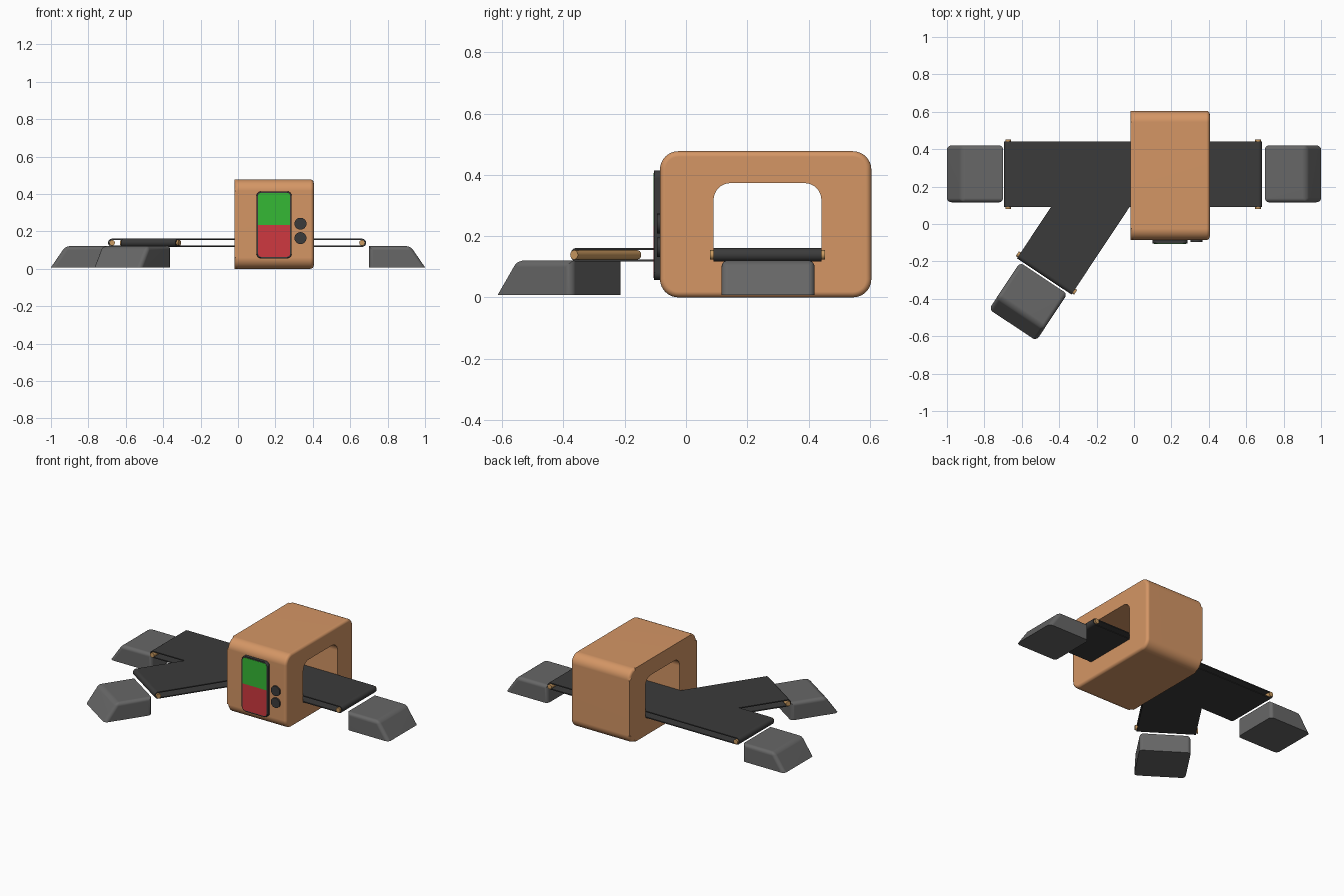
import bpy, bmesh, math
from mathutils import Vector, Matrix

if "Cube" in bpy.data.objects:
    bpy.data.objects.remove(bpy.data.objects["Cube"])

def material(name, r, g, b):
    m = bpy.data.materials.new(name)
    m.diffuse_color = (r, g, b, 1)
    m.use_nodes = True
    m.node_tree.nodes["Principled BSDF"].inputs["Base Color"].default_value = m.diffuse_color
    return m

ORANGE = material("warm orange", 0.66, 0.305, 0.13)
DARK = material("belt black", 0.044, 0.044, 0.044)
GREY = material("block grey", 0.135, 0.135, 0.135)
BRASS = material("brass", 0.60, 0.33, 0.12)
GREEN = material("screen green", 0.035, 0.48, 0.035)
RED = material("screen red", 0.62, 0.04, 0.05)

def finish(name, bm, *mats):
    bmesh.ops.recalc_face_normals(bm, faces=bm.faces[:])
    me = bpy.data.meshes.new(name)
    bm.to_mesh(me)
    bm.free()
    ob = bpy.data.objects.new(name, me)
    bpy.context.collection.objects.link(ob)
    for m in mats:
        me.materials.append(m)
    return ob

def activate(ob):
    bpy.ops.object.select_all(action='DESELECT')
    ob.select_set(True)
    bpy.context.view_layer.objects.active = ob

def smooth(ob, angle=32):
    activate(ob)
    bpy.ops.object.shade_smooth_by_angle(angle=math.radians(angle))
    mod = ob.modifiers.new("weighted", 'WEIGHTED_NORMAL')
    mod.keep_sharp = True

def round_rect(u0, u1, v0, v1, r, n=8):
    pts = []
    for cu, cv, start in ((u1 - r, v1 - r, 0), (u0 + r, v1 - r, 90),
                          (u0 + r, v0 + r, 180), (u1 - r, v0 + r, 270)):
        for i in range(n + 1):
            a = math.radians(start + 90 * i / n)
            pts.append((cu + r * math.cos(a), cv + r * math.sin(a)))
    return pts

def prism(pts, place, a, b):
    """Extrude a 2D outline from depth a to depth b; place maps (u, v, depth) to 3D."""
    bm = bmesh.new()
    near = [bm.verts.new(place(u, v, a)) for u, v in pts]
    far = [bm.verts.new(place(u, v, b)) for u, v in pts]
    bm.faces.new(near)
    bm.faces.new(far[::-1])
    for i in range(len(pts)):
        j = (i + 1) % len(pts)
        bm.faces.new((near[j], near[i], far[i], far[j]))
    return bm

def bevel_rim(bm, width, test, segments=5):
    edges = [e for e in bm.edges if all(test(v.co) for v in e.verts)]
    bmesh.ops.bevel(bm, geom=edges, offset=width, segments=segments,
                    profile=0.5, affect='EDGES', clamp_overlap=True)

along_x = lambda u, v, d: (d, u, v)
along_y = lambda u, v, d: (u, d, v)

# Scanner body: rounded housing with a tunnel cut through it
X0, X1 = -0.018, 0.405
bm = prism(round_rect(-0.085, 0.605, 0, 0.477, 0.06), along_x, X0, X1)
for x in (X0, X1):
    bevel_rim(bm, 0.018, lambda c, x=x: abs(c.x - x) < 1e-5)
body = finish("scanner_body", bm, ORANGE)

outline = [(0.09, 0.119)] + [(0.442, 0.119)]
outline += round_rect(0.09, 0.442, 0.119, 0.373, 0.055)[:18]
outline = outline[1:] + outline[:1]
cutter = finish("tunnel_cutter", prism(outline, along_x, -0.2, 0.6), ORANGE)
cutter.hide_render = True
mod = body.modifiers.new("tunnel", 'BOOLEAN')
mod.operation, mod.solver, mod.object = 'DIFFERENCE', 'EXACT', cutter
activate(body)
bpy.ops.object.modifier_apply(modifier="tunnel")
bpy.data.objects.remove(cutter)
smooth(body)

# Belts: thin hollow bands swept round the rollers
ZB, R_OUT, R_IN = 0.139, 0.022, 0.0155

def belt(name, sections, closed):
    bm = bmesh.new()
    rings = [[bm.verts.new(p) for p in s] for s in sections]
    n = len(rings)
    for i in range(n if closed else n - 1):
        a, b = rings[i], rings[(i + 1) % n]
        for k in range(4):
            m = (k + 1) % 4
            bm.faces.new((a[k], a[m], b[m], b[k]))
    if not closed:
        bm.faces.new(rings[0])
        bm.faces.new(rings[-1][::-1])
    smooth(finish(name, bm, DARK))

def section(ca, cb, u, deg):
    """Cross-section of the band at an angle round the roller, between two side points."""
    a = math.radians(deg)
    n = u * math.cos(a) + Vector((0, 0, math.sin(a)))
    return [ca + n * R_OUT, cb + n * R_OUT, cb + n * R_IN, ca + n * R_IN]

STEPS = [180 * i / 12 for i in range(13)]
Y0, Y1 = 0.09, 0.442
RX = (-0.673, 0.663)
ux = Vector((1, 0, 0))
main = []
for x, start in ((RX[0], 90), (RX[1], 270)):
    main += [section(Vector((x, Y0, ZB)), Vector((x, Y1, ZB)), ux, start + d) for d in STEPS]
belt("main_belt", main, True)

# Side belt runs diagonally and stops at the edge of the main belt
inward = Vector((0.553, 0.833, 0)).normalized()
across = Vector((inward.y, -inward.x, 0))
hub = Vector((-0.468, -0.262, ZB))
ca, cb = hub - across * 0.175, hub + across * 0.175
fa, fb = (c + inward * ((Y0 - c.y) / inward.y) for c in (ca, cb))
side = [section(fa, fb, inward, 90)]
side += [section(ca, cb, inward, 90 + d) for d in STEPS]
side += [section(fa, fb, inward, 270)]
belt("side_belt", side, False)

# Rollers
def cylinder(name, centre, axis, radius, length, mat):
    bm = bmesh.new()
    rot = Vector((0, 0, 1)).rotation_difference(axis).to_matrix().to_4x4()
    bmesh.ops.create_cone(bm, cap_ends=True, segments=24, radius1=radius, radius2=radius,
                          depth=length, matrix=Matrix.Translation(centre) @ rot)
    smooth(finish(name, bm, mat))

uy = Vector((0, 1, 0))
for name, x in zip(("left_roller", "right_roller"), RX):
    cylinder(name, Vector((x, 0.266, ZB)), uy, 0.015, 0.374, BRASS)
cylinder("side_roller", hub, across, 0.015, 0.374, BRASS)

# Grey end blocks with a sloping outer face
def end_block(name, x, y, angle):
    top = 0.121
    outline = [(0, 0.008), (0.3, 0.008), (0.222, top), (0, top)]
    bm = prism(outline, along_y, -0.152, 0.152)
    edges = []
    for e in bm.edges:
        base = all(v.co.z < 0.01 for v in e.verts)
        inner = all(v.co.x < 1e-5 and v.co.z > 0.1 for v in e.verts)
        if not base and not inner:
            edges.append(e)
    bmesh.ops.bevel(bm, geom=edges, offset=0.022, segments=5, profile=0.5, affect='EDGES')
    bm.transform(Matrix.Translation((x, y, 0)) @ Matrix.Rotation(angle, 4, 'Z'))
    smooth(finish(name, bm, GREY))

end_block("right_block", 0.70, 0.268, 0)
end_block("left_block", -0.70, 0.268, math.pi)
end_block("side_block", -0.483, -0.29, math.pi + math.atan2(inward.y, inward.x))

# Control panel: dark frame, two-colour screen and two buttons
bm = prism(round_rect(0.099, 0.287, 0.056, 0.414, 0.025), along_y, -0.104, -0.08)
bevel_rim(bm, 0.005, lambda c: c.y < -0.1, 3)
smooth(finish("panel_frame", bm, DARK))

bm = prism(round_rect(0.107, 0.279, 0.064, 0.406, 0.018), along_y, -0.106, -0.102)
bmesh.ops.bisect_plane(bm, geom=bm.verts[:] + bm.edges[:] + bm.faces[:],
                       plane_co=(0, 0, 0.235), plane_no=(0, 0, 1))
for f in bm.faces:
    f.material_index = 0 if f.calc_center_median().z > 0.235 else 1
finish("panel_screen", bm, GREEN, RED)

for name, z in (("upper_button", 0.241), ("lower_button", 0.164)):
    cylinder(name, Vector((0.334, -0.087, z)), uy, 0.032, 0.016, DARK)
